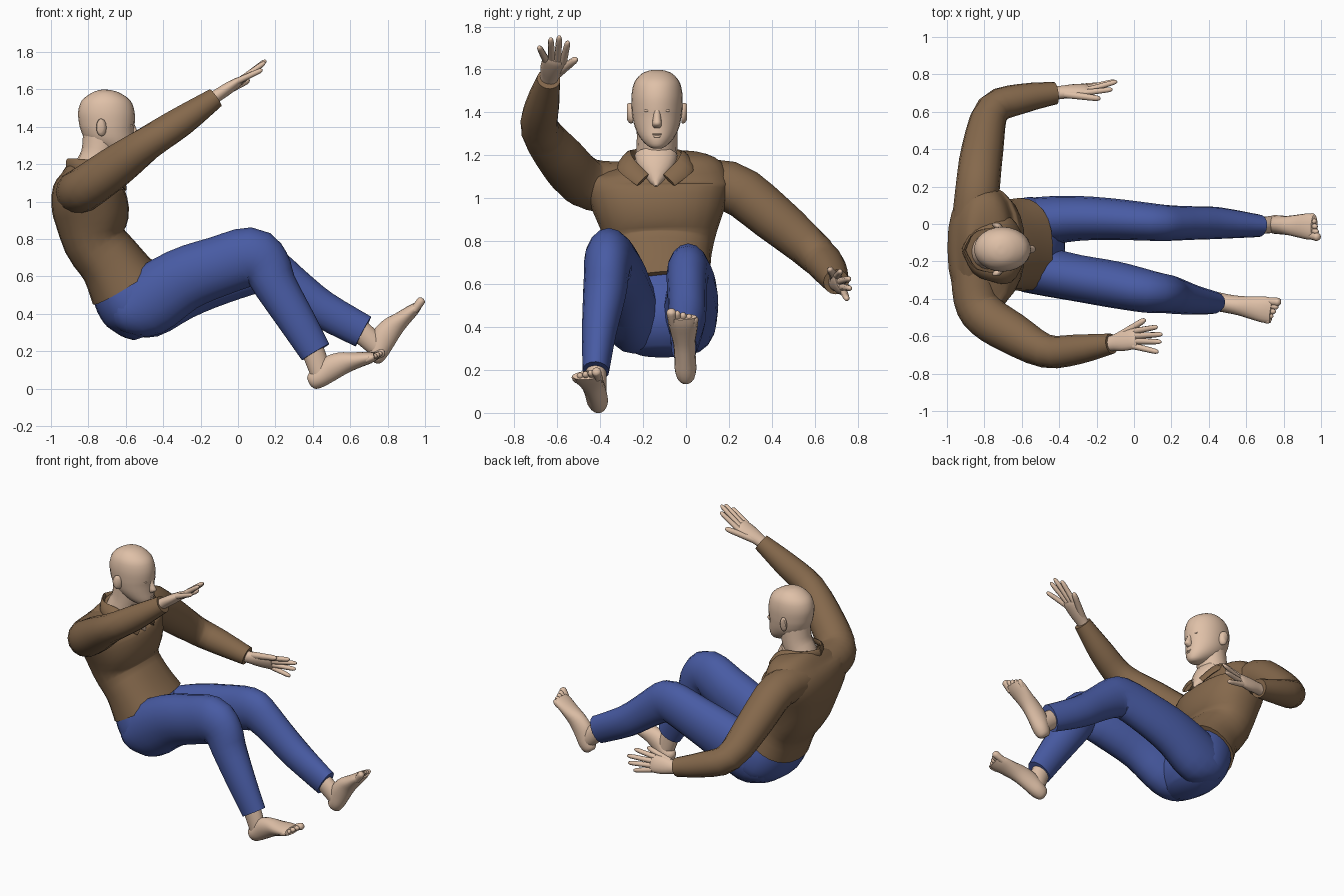
import bpy, bmesh, math
from mathutils import Vector as V

def mat(name, c):
    m = bpy.data.materials.new(name)
    m.diffuse_color = (*c, 1)
    return m

SHIRT = mat("brown_cloth", (0.235, 0.14, 0.072))
PANTS = mat("blue_cloth", (0.065, 0.105, 0.37))
SKIN = mat("skin", (0.74, 0.53, 0.39))
Y, Z = V((0, 1, 0)), V((0, 0, 1))

def finish(name, bm, m):
    bmesh.ops.recalc_face_normals(bm, faces=bm.faces)
    me = bpy.data.meshes.new(name)
    bm.to_mesh(me)
    bm.free()
    me.materials.append(m)
    ob = bpy.data.objects.new(name, me)
    bpy.context.collection.objects.link(ob)
    bpy.context.view_layer.objects.active = ob
    ob.select_set(True)
    bpy.ops.object.shade_smooth_by_angle(angle=math.radians(60))
    ob.select_set(False)

def spline(rows, steps):
    out = []
    for i in range(len(rows) - 1):
        p = [rows[max(0, min(len(rows) - 1, i + k))] for k in (-1, 0, 1, 2)]
        for s in range(steps):
            t = s / steps
            out.append([b + 0.5 * t * (c - a + t * (2*a - 5*b + 4*c - d + t * (3*(b - c) + d - a)))
                        for a, b, c, d in zip(*p)])
    return out + [list(rows[-1])]

# Loft of ellipse rings; each row is x, y, z, half size along ref, half size across it
def tube(name, rows, m, ref=Y, axis=None, n=16, steps=3, power=1.0):
    rows = spline(rows, steps)
    pts = [V(r[:3]) for r in rows]
    bm = bmesh.new()
    rings = []
    for i, r in enumerate(rows):
        t = axis or (pts[min(i + 1, len(pts) - 1)] - pts[max(i - 1, 0)]).normalized()
        s = (ref - t * ref.dot(t)).normalized()
        w = t.cross(s)
        ring = []
        for k in range(n):
            c, d = math.cos(2 * math.pi * k / n), math.sin(2 * math.pi * k / n)
            c, d = [math.copysign(abs(q) ** power, q) for q in (c, d)]
            ring.append(bm.verts.new(pts[i] + s * c * max(r[3], .001) + w * d * max(r[4], .001)))
        rings.append(ring)
    for a, b in zip(rings, rings[1:]):
        for k in range(n):
            bm.faces.new((a[k], a[(k + 1) % n], b[(k + 1) % n], b[k]))
    bm.faces.new(rings[0])
    bm.faces.new(rings[-1])
    finish(name, bm, m)

def limb(name, rows, m, **kw):
    tube(name, [(*r, r[3]) if len(r) == 4 else r for r in rows], m, **kw)

def blob(name, loc, size, m):
    bm = bmesh.new()
    bmesh.ops.create_uvsphere(bm, u_segments=12, v_segments=8, radius=1)
    for v in bm.verts:
        v.co = V(loc) + V([a * b for a, b in zip(v.co, size)])
    finish(name, bm, m)

# Shirt body
tube("shirt_body", [(-.605, -.11, .555, .25, .2), (-.68, -.12, .675, .235, .172), (-.765, -.12, .79, .25, .17),
     (-.785, -.125, .94, .305, .204), (-.805, -.13, 1.05, .34, .193), (-.80, -.13, 1.12, .32, .155),
     (-.795, -.135, 1.165, .24, .125), (-.79, -.14, 1.19, .11, .10)], SHIRT, n=24, power=.85)

# Sleeves
limb("right_sleeve", [(-.86, -.22, 1.05, .12), (-.845, -.4, 1.055, .12), (-.79, -.495, 1.09, .118),
     (-.65, -.585, 1.19, .112), (-.47, -.68, 1.32, .09), (-.3, -.67, 1.43, .08), (-.12, -.64, 1.555, .055)], SHIRT, ref=Z)
limb("left_sleeve", [(-.86, -.05, 1.05, .12), (-.835, .2, 1.055, .118), (-.81, .40, .915, .112),
     (-.755, .61, .735, .092), (-.6, .67, .665, .08), (-.42, .70, .61, .06)], SHIRT, ref=Z)

# Collar flaps either side of the open neck
for side, s in (("left", 1), ("right", -1)):
    limb(side + "_collar", [(-.91, -.14, 1.195, .035, .012), (-.85, -.14 + s*.11, 1.195, .035, .012),
         (-.74, -.14 + s*.145, 1.19, .04, .012), (-.66, -.14 + s*.135, 1.15, .045, .012),
         (-.61, -.14 + s*.06, 1.085, .04, .012)], SHIRT, ref=V((-.3, -s*.6, .7)), n=8)

# Trouser seat and legs
tube("trouser_seat", [(-.63, -.11, .59, .225, .17), (-.585, -.11, .50, .25, .19), (-.535, -.11, .405, .25, .18),
     (-.505, -.11, .325, .2, .13), (-.49, -.11, .28, .12, .07)], PANTS, n=24, power=.9)
limb("right_trouser_leg", [(-.67, -.23, .385, .04, .05), (-.62, -.24, .40, .11, .115), (-.5, -.25, .45, .13, .18),
     (-.3, -.29, .58, .125, .17), (-.1, -.325, .655, .125, .16), (.07, -.36, .705, .115, .157),
     (.15, -.37, .65, .105, .135), (.2, -.38, .55, .1, .115), (.31, -.405, .37, .08, .1),
     (.415, -.42, .195, .062, .085)], PANTS)
limb("left_trouser_leg", [(-.67, .0, .385, .04, .05), (-.62, .01, .40, .11, .115), (-.5, .015, .445, .13, .18),
     (-.3, .03, .535, .12, .165), (-.1, .025, .6, .11, .15), (.1, .01, .65, .1, .14),
     (.19, .005, .615, .095, .125), (.3, .005, .535, .09, .11), (.45, .005, .425, .085, .1),
     (.67, -.01, .305, .06, .09)], PANTS)

# Bare feet: heel to toe in a local forward / side / up frame
def foot(side, heel, fwd, cuff, big):
    o, f = V(heel), V(fwd).normalized()
    sd = (Y - f * f.y).normalized()
    u = f.cross(sd).normalized()
    P = lambda a, b, c: o + f * a + sd * b * big + u * c
    tube(side + "_foot", [(*P(a, 0, c), w, h) for a, c, w, h in
         ((-.012, .055, .018, .025), (.005, .052, .038, .045), (.05, .055, .05, .055), (.12, .072, .05, .068),
          (.2, .07, .052, .06), (.27, .053, .062, .045), (.335, .037, .07, .034), (.375, .028, .066, .022))],
         SKIN, axis=f, ref=sd)
    tube(side + "_ankle", [(*V(cuff), .05, .06), (*((V(cuff) + P(.07, 0, .08)) / 2), .047, .06),
         (*P(.065, 0, .07), .045, .055)], SKIN)
    for i in range(5):
        b = .052 - i * .027
        r = .023 if i == 0 else .016
        e = .42 - i * .011
        tube(f"{side}_toe_{i+1}", [(*P(.34 - i*.004, b * .9, .029), r * .9, r * .9), (*P(e - .025, b, .029), r, r),
             (*P(e - .008, b, .029), r * .85, r * .85), (*P(e, b, .029), r * .3, r * .3)], SKIN, n=8, steps=2)

foot("right", (.415, -.405, -.01), (.9, -.16, .43), (.385, -.42, .24), 1)
foot("left", (.765, -.0, .128), (.59, -.04, .805), (.625, -.01, .33), -1)

# Hands: flat palm, four fingers and a thumb
def hand(side, wrist, knuckle, lat, tips, thumb):
    w, k, l = V(wrist), V(knuckle), V(lat).normalized()
    tube(side + "_palm", [(*(w + (w - k) * .2), .042, .036), (*w.lerp(k, .1), .042, .034),
         (*w.lerp(k, .5), .055, .032), (*w.lerp(k, .9), .057, .025), (*w.lerp(k, 1.05), .05, .016)],
         SKIN, ref=l)
    for i, tip in enumerate(tips + [thumb]):
        if i < 4:
            b, e, r = k + l * (.04 - i * .027) - (k - w) * .06, V(tip), .0155
        else:
            b, e, r = w.lerp(k, .3) + l * .03, V(thumb), .019
        tube(f"{side}_finger_{i+1}", [(*b, r * 1.15, r * 1.15), (*b.lerp(e, .5), r, r),
             (*b.lerp(e, .9), r * .85, r * .85), (*e, r * .3, r * .3)], SKIN, ref=l, n=8, steps=2)

hand("right", (-.13, -.64, 1.555), (.01, -.61, 1.645), (.1, .95, -.1),
     [(.125, -.55, 1.73), (.15, -.59, 1.755), (.145, -.63, 1.745), (.13, -.685, 1.705)], (.06, -.51, 1.65))
hand("left", (-.42, .70, .605), (-.25, .72, .6), (0, -.4, .9),
     [(-.115, .72, .66), (-.09, .762, .625), (-.1, .765, .58), (-.13, .75, .53)], (-.18, .67, .67))

# Head lofted upward from z, back x, front x, half width
tube("head", [((b + f) / 2, -.135, z, w, (f - b) / 2) for z, b, f, w in
     ((1.232, -.62, -.58, .02), (1.245, -.67, -.562, .045), (1.28, -.75, -.553, .078), (1.33, -.815, -.556, .103),
      (1.38, -.84, -.556, .114), (1.42, -.85, -.552, .118), (1.48, -.855, -.553, .119), (1.54, -.835, -.575, .106),
      (1.58, -.785, -.63, .072), (1.595, -.745, -.675, .035), (1.598, -.73, -.70, .01))],
     SKIN, axis=Z, n=24)
tube("neck", [(-.80, -.14, 1.08, .12, .1), (-.775, -.14, 1.17, .1, .1), (-.745, -.135, 1.25, .095, .095),
     (-.73, -.135, 1.34, .095, .1)], SKIN)
tube("chest_opening", [(-.71, -.14, 1.2, .1, .06), (-.665, -.14, 1.14, .08, .05), (-.615, -.14, 1.05, .008, .02)], SKIN)

# Face features
tube("nose", [(-.572, -.135, 1.43, .014, .012), (-.562, -.135, 1.38, .018, .022), (-.553, -.135, 1.347, .022, .028),
     (-.566, -.135, 1.328, .016, .014)], SKIN, axis=Z, n=12)
blob("upper_lip", (-.563, -.135, 1.298), (.014, .027, .006), SKIN)
blob("lower_lip", (-.564, -.135, 1.287), (.014, .022, .007), SKIN)
for side, s in (("left", 1), ("right", -1)):
    blob(side + "_eye", (-.580, -.135 + s*.045, 1.408), (.017, .018, .008), SKIN)
    tube(side + "_ear", [(-.725, -.135 + s*.113, 1.395, .045, .022), (-.732, -.135 + s*.128, 1.397, .047, .026),
         (-.737, -.135 + s*.14, 1.403, .036, .018)], SKIN, ref=Z, axis=Y, n=12)
